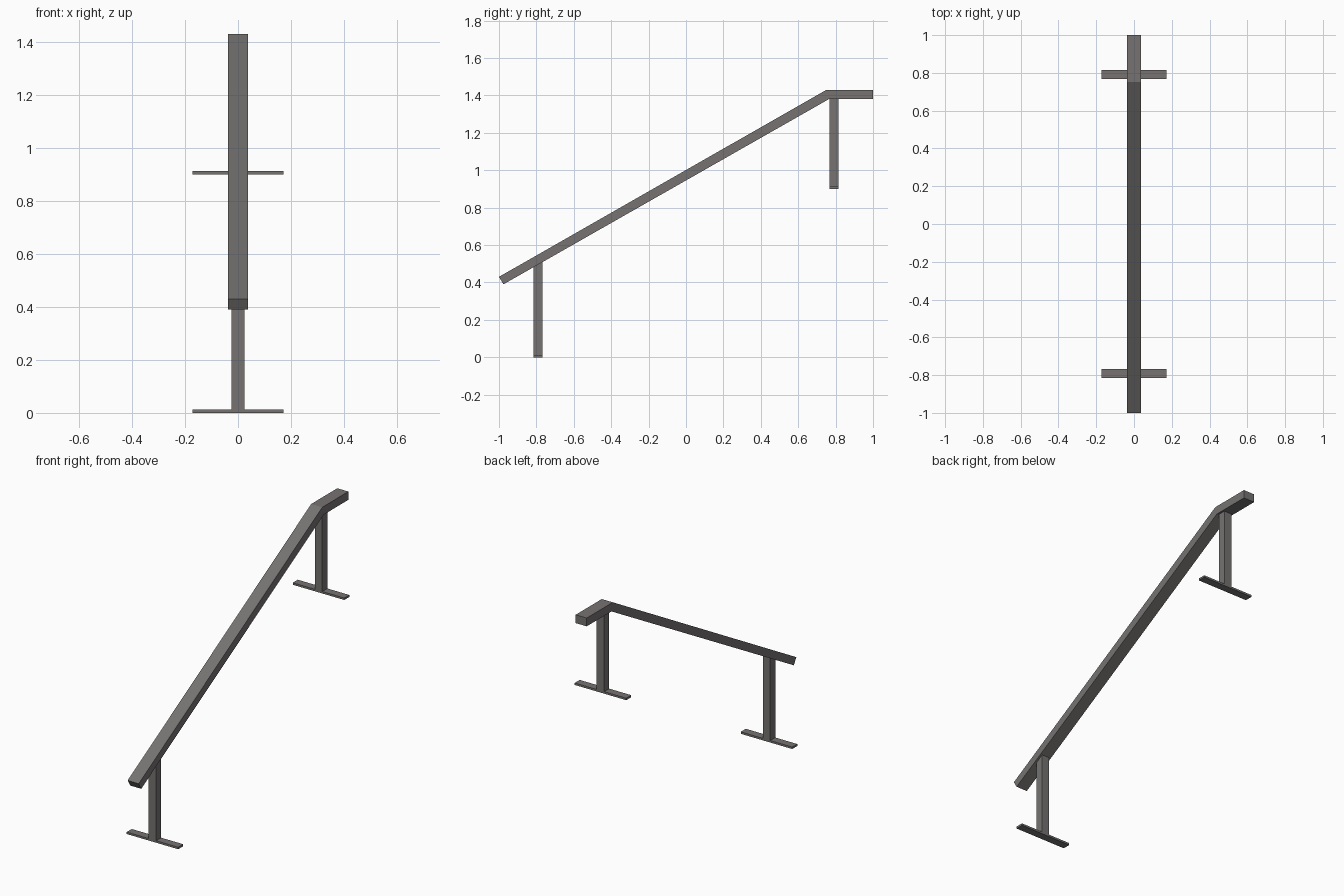
import bpy, bmesh

if "Cube" in bpy.data.objects:
    bpy.data.objects.remove(bpy.data.objects["Cube"])

metal = bpy.data.materials.new("dark_grey_metal")
metal.diffuse_color = (0.18, 0.17, 0.167, 1)
metal.use_nodes = True
metal.node_tree.nodes["Principled BSDF"].inputs["Base Color"].default_value = metal.diffuse_color


def extrude_profile(name, profile, half_width):
    """Closed (y, z) side profile extruded symmetrically along x."""
    bm = bmesh.new()
    face = bm.faces.new([bm.verts.new((-half_width, y, z)) for y, z in profile])
    ret = bmesh.ops.extrude_face_region(bm, geom=[face])
    verts = [v for v in ret["geom"] if isinstance(v, bmesh.types.BMVert)]
    bmesh.ops.translate(bm, verts=verts, vec=(2 * half_width, 0, 0))
    bmesh.ops.recalc_face_normals(bm, faces=bm.faces)
    mesh = bpy.data.meshes.new(name)
    bm.to_mesh(mesh)
    bm.free()
    mesh.materials.append(metal)
    obj = bpy.data.objects.new(name, mesh)
    bpy.context.collection.objects.link(obj)
    return obj


# Sloped rail with a short level section at the top
extrude_profile("grind_rail", [
    (-1.0, 0.43), (-0.976, 0.39), (0.764, 1.38),
    (1.0, 1.38), (1.0, 1.43), (0.751, 1.43)], 0.037)

# Posts (tops follow the underside of the rail) and their cross feet
for label, y0, y1, base, top0, top1 in (
        ("lower", -0.816, -0.768, 0.0, 0.483, 0.510),
        ("upper", 0.768, 0.816, 0.9, 1.382, 1.382)):
    extrude_profile(label + "_post", [
        (y0, base + 0.012), (y1, base + 0.012), (y1, top1), (y0, top0)], 0.025)
    extrude_profile(label + "_foot", [
        (y0, base), (y1, base), (y1, base + 0.012), (y0, base + 0.012)], 0.172)
